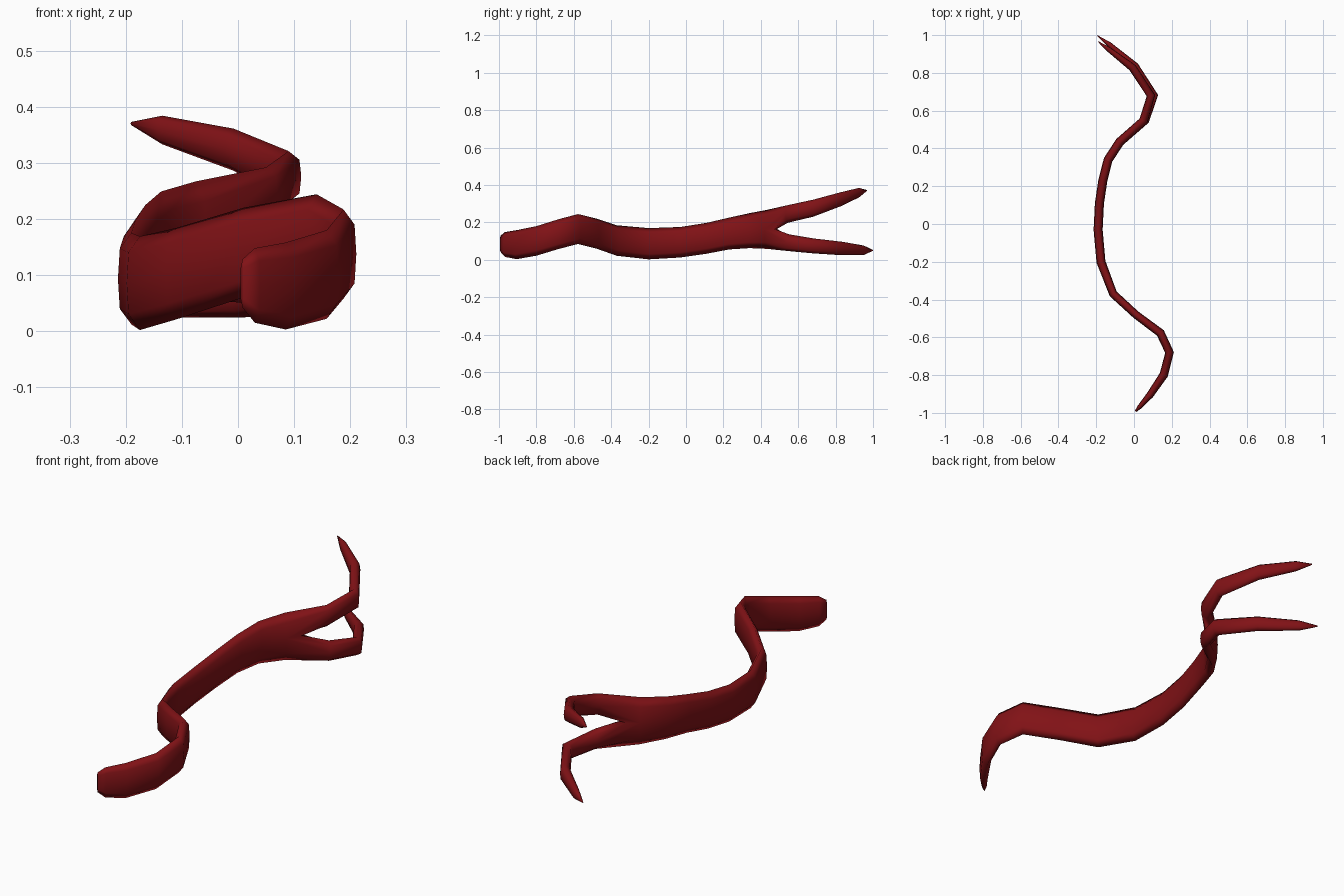
import bpy, bmesh
from mathutils import Vector

# half cross-section: (thickness, height) factors, 8 points round the ribbon
SECTION = [(1, 0), (0.86, 0.66), (0, 1), (-0.86, 0.66),
           (-1, 0), (-0.86, -0.66), (0, -1), (0.86, -0.66)]

# stations: x, y, z low, z high, thickness
BODY = [(0.008, -0.992, 0.042, 0.128, 0.010), (0.030, -0.968, 0.015, 0.148, 0.024),
        (0.085, -0.905, 0.003, 0.158, 0.038), (0.158, -0.798, 0.022, 0.180, 0.046),
        (0.188, -0.680, 0.058, 0.217, 0.046), (0.140, -0.577, 0.084, 0.244, 0.046),
        (0.010, -0.480, 0.060, 0.220, 0.042), (-0.110, -0.370, 0.021, 0.184, 0.044),
        (-0.175, -0.200, 0.002, 0.169, 0.048), (-0.190, -0.030, 0.012, 0.175, 0.048),
        (-0.183, 0.110, 0.032, 0.197, 0.048), (-0.165, 0.230, 0.055, 0.225, 0.048),
        (-0.137, 0.340, 0.062, 0.249, 0.048), (-0.075, 0.435, 0.058, 0.267, 0.048)]
UPPER = [(0.050, 0.545, 0.198, 0.292, 0.048), (0.090, 0.680, 0.230, 0.321, 0.046),
         (-0.008, 0.828, 0.286, 0.361, 0.042), (-0.135, 0.925, 0.333, 0.384, 0.026),
         (-0.190, 0.966, 0.367, 0.373, 0.004)]
LOWER = [(0.058, 0.550, 0.046, 0.136, 0.048), (0.105, 0.680, 0.034, 0.114, 0.046),
         (0.005, 0.835, 0.024, 0.096, 0.042), (-0.130, 0.950, 0.025, 0.076, 0.026),
         (-0.195, 0.998, 0.047, 0.053, 0.004)]

bm = bmesh.new()


def make_rings(stations, before=None, after=None):
    pts = [Vector(s[:2]) for s in stations]
    rings = []
    for i, (x, y, lo, hi, thick) in enumerate(stations):
        a = pts[i - 1] if i else (before or pts[0])
        b = pts[i + 1] if i + 1 < len(pts) else (after or pts[-1])
        d1, d2 = (pts[i] - a), (b - pts[i])
        t = (d1.normalized() + d2.normalized()).normalized()
        side = Vector((t.y, -t.x))
        rings.append([bm.verts.new((x + side.x * u * thick / 2,
                                    y + side.y * u * thick / 2,
                                    (lo + hi) / 2 + v * (hi - lo) / 2))
                      for u, v in SECTION])
    return rings


def skin(rings):
    for r, s in zip(rings, rings[1:]):
        for i in range(8):
            j = (i + 1) % 8
            bm.faces.new((r[i], r[j], s[j], s[i]))


# body ribbon with rounded end
body = make_rings(BODY, after=Vector(UPPER[0][:2]))
skin(body)
bm.faces.new(body[0])

# crotch of the fork: three points across the last ring, shared by both prongs
last = body[-1]
a, b = last[0].co, last[4].co
ahead = Vector((0.04, 0.04, 0.002))
bridge = [bm.verts.new(a.lerp(b, f) + ahead) for f in (0.14, 0.5, 0.86)]

# two prongs
fork_point = Vector(BODY[-1][:2])
top_start = last[0:5] + bridge[::-1]
low_start = [last[0]] + bridge + last[4:8]
for start, stations in ((top_start, UPPER), (low_start, LOWER)):
    prong = make_rings(stations, before=fork_point)
    skin([start] + prong)
    bm.faces.new(prong[-1])

bmesh.ops.recalc_face_normals(bm, faces=bm.faces)
for f in bm.faces:
    f.smooth = True
mesh = bpy.data.meshes.new("forked_tongue")
bm.to_mesh(mesh)
bm.free()
tongue = bpy.data.objects.new("forked_tongue", mesh)
bpy.context.collection.objects.link(tongue)

red = bpy.data.materials.new("dark_red")
red.diffuse_color = (0.22, 0.006, 0.008, 1)
mesh.materials.append(red)
